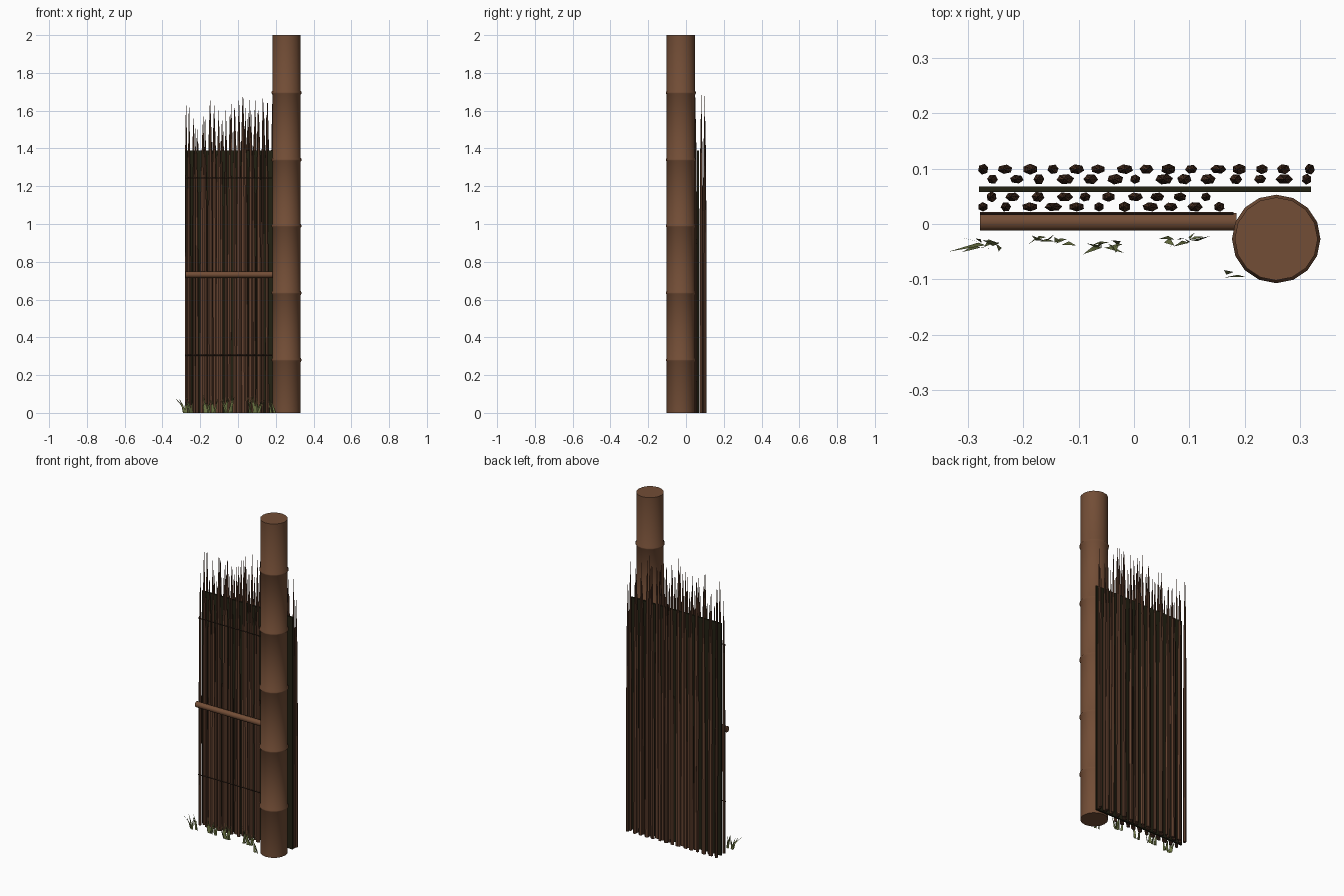
import bpy, bmesh, math, random
from mathutils import Vector

if "Cube" in bpy.data.objects:
    bpy.data.objects.remove(bpy.data.objects["Cube"])

random.seed(7)


def material(name, rgb):
    m = bpy.data.materials.new(name)
    m.diffuse_color = (*rgb, 1)
    m.use_nodes = True
    m.node_tree.nodes["Principled BSDF"].inputs["Base Color"].default_value = m.diffuse_color
    return m


BAMBOO = material("bamboo brown", (0.17, 0.075, 0.037))
REED = material("reed brown", (0.12, 0.052, 0.028))
REED_DARK = material("dark reed brown", (0.085, 0.038, 0.021))
BACKING = material("dark olive", (0.016, 0.015, 0.006))
TIE = material("tie brown", (0.04, 0.02, 0.012))
GRASS = material("grass green", (0.16, 0.19, 0.06))


def make(name, bm, mats, smooth=False):
    me = bpy.data.meshes.new(name)
    bm.to_mesh(me)
    bm.free()
    for m in mats:
        me.materials.append(m)
    ob = bpy.data.objects.new(name, me)
    bpy.context.collection.objects.link(ob)
    if smooth:
        bpy.ops.object.select_all(action='DESELECT')
        ob.select_set(True)
        bpy.context.view_layer.objects.active = ob
        bpy.ops.object.shade_smooth_by_angle(angle=math.radians(50))
    return ob


def loft(bm, rings, sides, mat=0, phase=0.0):
    """Skin a stack of ellipses given as (centre, rx, ry)."""
    loops = []
    for c, rx, ry in rings:
        loops.append([bm.verts.new((c[0] + rx * math.cos(phase + math.tau * i / sides),
                                    c[1] + ry * math.sin(phase + math.tau * i / sides),
                                    c[2])) for i in range(sides)])
    faces = [bm.faces.new(loops[0][::-1]), bm.faces.new(loops[-1])]
    for a, b in zip(loops, loops[1:]):
        for i in range(sides):
            j = (i + 1) % sides
            faces.append(bm.faces.new((a[i], a[j], b[j], b[i])))
    for f in faces:
        f.material_index = mat


# Bamboo post with raised nodes
PX, PY, R = 0.257, -0.027, 0.075
profile = [(R, 0)]
for z in (0.28, 0.635, 0.99, 1.34, 1.695):
    profile += [(R, z - 0.01), (R + 0.005, z - 0.003), (R + 0.005, z + 0.003), (R, z + 0.01)]
profile.append((R, 2.0))
bm = bmesh.new()
loft(bm, [((PX, PY, z), r, r) for r, z in profile], 16)
make("bamboo_post", bm, [BAMBOO], smooth=True)

# Dark backing panel between the reed rows
bm = bmesh.new()
bmesh.ops.create_cube(bm, size=1)
for v in bm.verts:
    v.co = (0.02 + v.co.x * 0.6, 0.063 + v.co.y * 0.01, 0.695 + v.co.z * 1.39)
make("backing_panel", bm, [BACKING])

# Four staggered rows of pointed reeds: y, first x, last x, count
ROWS = [("front_reeds", 0.031, -0.273, 0.155, 11),
        ("front_inner_reeds", 0.049, -0.257, 0.13, 10),
        ("back_inner_reeds", 0.081, -0.255, 0.312, 14),
        ("back_reeds", 0.099, -0.272, 0.318, 15)]
for name, y, x0, x1, n in ROWS:
    bm = bmesh.new()
    for i in range(n):
        edge = i in (0, n - 1)
        x = x0 + (x1 - x0) * i / (n - 1) + (0 if edge else random.uniform(-0.005, 0.005))
        rx = 0.009 if edge else random.uniform(0.009, 0.016)
        ry = random.uniform(0.008, 0.01)
        h = random.uniform(1.48, 1.69)
        lean = random.uniform(-0.005, 0.005)
        rings = [((x + lean * t, y, h * t), rx * k, ry * k)
                 for t, k in ((0, 1), (0.5, 0.95), (0.78, 0.75), (0.88, 0.5), (1, 0.04))]
        loft(bm, rings, 6, int(random.random() < 0.35), random.random())
    make(name, bm, [REED, REED_DARK])


# Horizontal rail and the two thin ties
def bar(name, x0, x1, y, z, r, sides, mat):
    bm = bmesh.new()
    bmesh.ops.create_cone(bm, cap_ends=True, segments=sides, radius1=r, radius2=r, depth=x1 - x0)
    for v in bm.verts:
        v.co = ((x0 + x1) / 2 + v.co.z, y + v.co.x, z + v.co.y)
    bmesh.ops.recalc_face_normals(bm, faces=bm.faces)
    make(name, bm, [mat], smooth=True)


bar("cross_rail", -0.278, 0.185, 0.004, 0.732, 0.017, 10, BAMBOO)
for name, z in (("lower_tie", 0.305), ("upper_tie", 1.243)):
    bar(name, -0.278, 0.18, 0.019, z, 0.003, 6, TIE)

# Grass tufts of bent blades: x, y, number of blades
bm = bmesh.new()
for tx, ty, n in ((-0.26, -0.037, 8), (-0.15, -0.03, 8), (-0.04, -0.04, 9),
                  (0.085, -0.027, 9), (0.195, -0.088, 2)):
    for i in range(n):
        base = Vector((tx + random.uniform(-0.03, 0.03), ty + random.uniform(-0.006, 0.008), 0))
        tip = base + Vector((random.uniform(-0.03, 0.03), random.uniform(-0.015, 0.01),
                             random.uniform(0.06, 0.1)))
        if tx == -0.26 and i == 0:
            base, tip = Vector((-0.275, -0.036, 0)), Vector((-0.335, -0.05, 0.08))
        a = random.uniform(-0.7, 0.7)
        side = Vector((math.cos(a), math.sin(a), 0)) * 0.007
        mid = base.lerp(tip, 0.4) + Vector((0, 0, 0.01))
        p = [bm.verts.new(c) for c in (base - side, base + side, mid + side * 0.6,
                                       tip, mid - side * 0.6)]
        for f in (bm.faces.new((p[0], p[1], p[2], p[4])), bm.faces.new((p[4], p[2], p[3]))):
            f.normal_update()
            # blades face the front, away from the reeds
            if f.normal.y > 0:
                f.normal_flip()
make("grass_tufts", bm, [GRASS])
